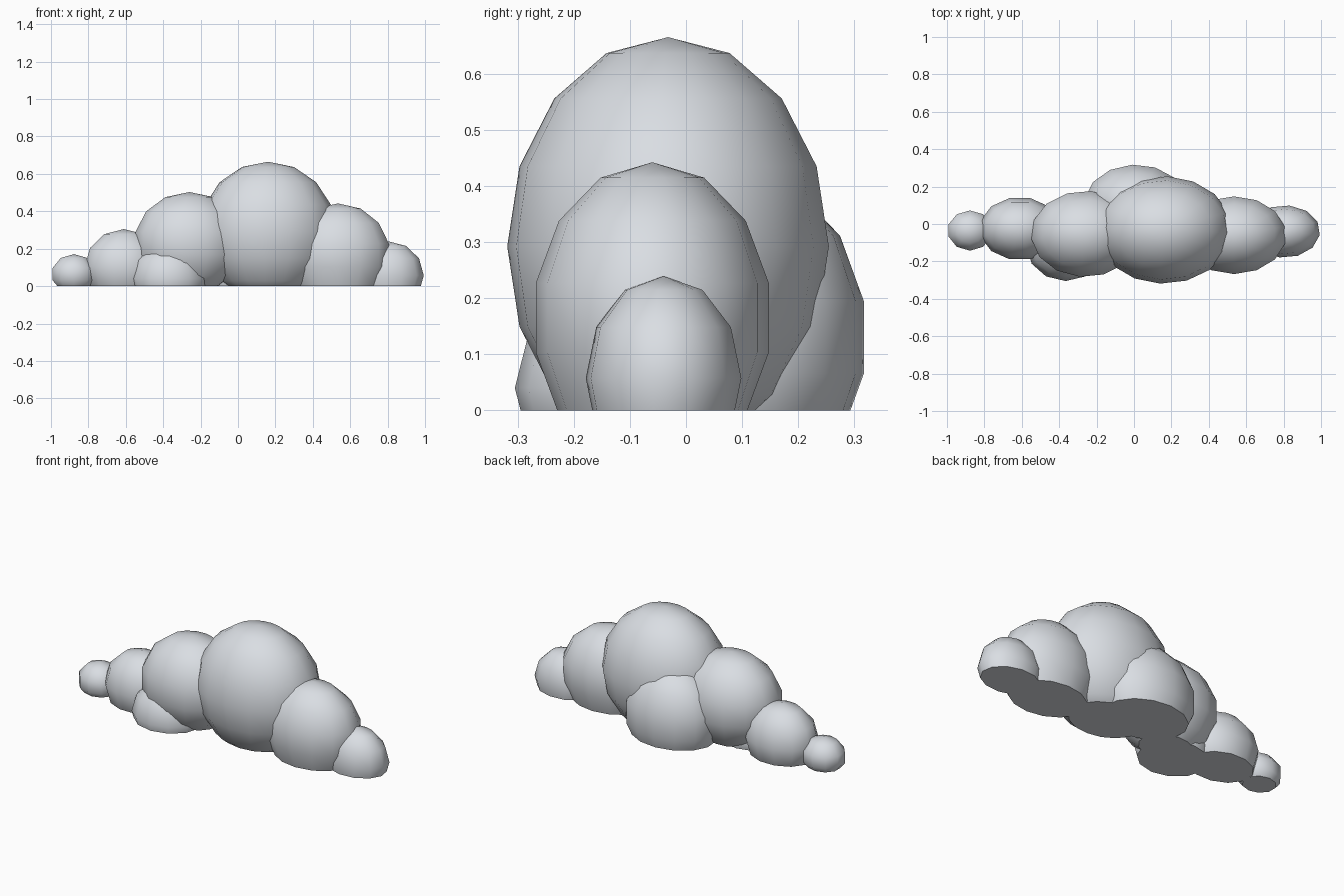
import bpy
import bmesh
from math import radians
from mathutils import Matrix, Vector

cube = bpy.data.objects.get("Cube")
if cube:
    bpy.data.objects.remove(cube, do_unlink=True)

# Pale cloud colour
color = (0.70, 0.73, 0.77, 1.0)
mat = bpy.data.materials.new("pale_grey")
mat.use_nodes = True
mat.diffuse_color = color
bsdf = mat.node_tree.nodes["Principled BSDF"]
bsdf.inputs["Base Color"].default_value = color
bsdf.inputs["Roughness"].default_value = 0.8


def puff(name, center, radii, bands, turn=0):
    """Low-poly ellipsoid cut flat at the ground; turn shifts its facets."""
    bm = bmesh.new()
    bmesh.ops.create_uvsphere(bm, u_segments=bands * 2, v_segments=bands, radius=1)
    # Put a facet corner on the front before turning
    first = max(bm.verts, key=lambda v: v.co.xy.length + 0.01 * v.co.z)
    facing = first.co.xy.angle_signed(Vector((0, -1)))
    bm.transform(Matrix.Rotation(radians(turn) - facing, 4, "Z"))
    bm.transform(Matrix.Translation(center) @ Matrix.Diagonal((*radii, 1)))
    # Flat underside
    cut = bmesh.ops.bisect_plane(
        bm, geom=bm.verts[:] + bm.edges[:] + bm.faces[:],
        plane_co=(0, 0, 0), plane_no=(0, 0, 1), clear_inner=True)
    rim = [g for g in cut["geom_cut"] if isinstance(g, bmesh.types.BMEdge)]
    bmesh.ops.contextual_create(bm, geom=rim)
    bmesh.ops.recalc_face_normals(bm, faces=bm.faces[:])
    for face in bm.faces:
        face.smooth = face.normal.z > -0.99
    mesh = bpy.data.meshes.new(name)
    bm.to_mesh(mesh)
    bm.free()
    mesh.materials.append(mat)
    obj = bpy.data.objects.new(name, mesh)
    bpy.context.collection.objects.link(obj)
    return obj


# Main row of puffs, from left (+x) to right
puff("left_tip_puff", (0.805, -0.04, 0.057), (0.19, 0.14, 0.182), 6, -8)
puff("left_puff", (0.535, -0.06, 0.165), (0.286, 0.213, 0.277), 7)
puff("main_puff", (0.16, -0.032, 0.292), (0.365, 0.287, 0.373), 8, -3)
puff("right_puff", (-0.26, -0.053, 0.228), (0.298, 0.236, 0.275), 7, -6)
puff("right_small_puff", (-0.61, -0.025, 0.102), (0.217, 0.169, 0.203), 6, 15)
puff("right_tip_puff", (-0.877, -0.035, 0.064), (0.126, 0.113, 0.107), 5)

# Puffs in front of and behind the row
puff("front_puff", (-0.365, -0.12, 0.04), (0.21, 0.185, 0.195), 6)
puff("back_puff", (0.01, 0.103, 0.13), (0.285, 0.22, 0.29), 7, 4)
